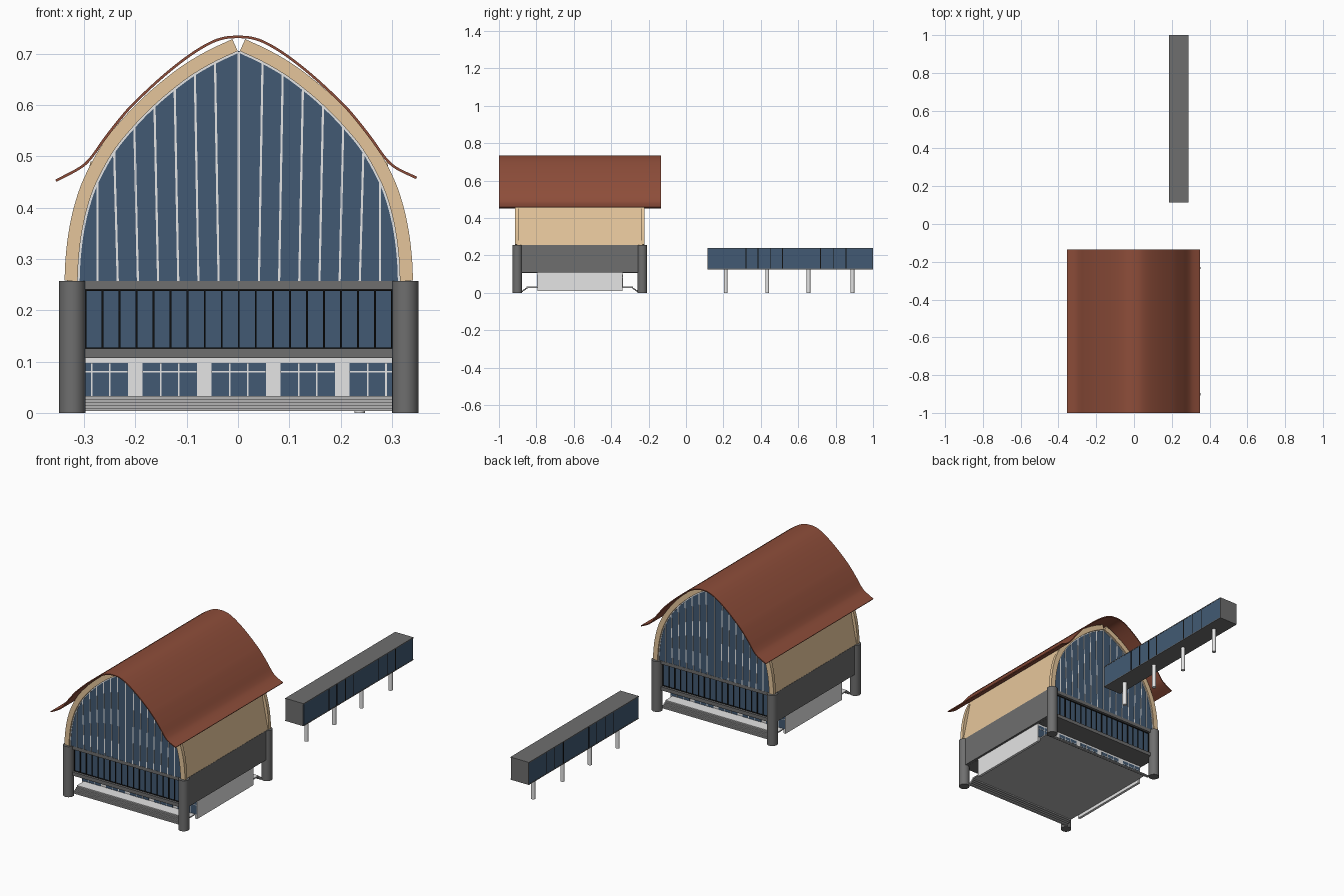
import bpy
from mathutils import Vector

cube = bpy.data.objects.get("Cube")
if cube:
    bpy.data.objects.remove(cube, do_unlink=True)


def material(name, rgb):
    m = bpy.data.materials.new(name)
    m.use_nodes = True
    m.diffuse_color = (*rgb, 1)
    m.node_tree.nodes["Principled BSDF"].inputs["Base Color"].default_value = (*rgb, 1)
    return m


ROOF = material("red brown roof", (0.27, 0.075, 0.042))
TAN = material("tan timber", (0.78, 0.56, 0.325))
GRAY = material("dark gray", (0.158, 0.158, 0.158))
STONE = material("concrete", (0.45, 0.45, 0.45))
LIGHT = material("light gray", (0.78, 0.78, 0.78))
GLASS = material("blue glass", (0.054, 0.102, 0.172))
BLACK = material("black frame", (0.005, 0.005, 0.005))

CY = -0.5675          # middle of the hall along y
parts = []


def prism(name, outline, y0, y1, mat):
    """Extrude an x-z outline from y0 to y1."""
    n = len(outline)
    verts = [(x, y, z) for y in (y0, y1) for x, z in outline]
    faces = [list(range(n)), list(range(2 * n - 1, n - 1, -1))]
    faces += [(i, n + i, n + (i + 1) % n, (i + 1) % n) for i in range(n)]
    me = bpy.data.meshes.new(name)
    me.from_pydata(verts, [], faces)
    me.materials.append(mat)
    ob = bpy.data.objects.new(name, me)
    bpy.context.collection.objects.link(ob)
    bpy.context.view_layer.objects.active = ob
    ob.select_set(True)
    bpy.ops.object.mode_set(mode='EDIT')
    bpy.ops.mesh.select_all(action='SELECT')
    bpy.ops.mesh.normals_make_consistent(inside=False)
    bpy.ops.object.mode_set(mode='OBJECT')
    ob.select_set(False)
    parts.append(ob)


def box(name, x0, x1, y0, y1, z0, z1, mat):
    prism(name, [(x0, z0), (x1, z0), (x1, z1), (x0, z1)], min(y0, y1), max(y0, y1), mat)


def post(name, x, y, r, top, mat, sides=32):
    bpy.ops.mesh.primitive_cylinder_add(vertices=sides, radius=r, depth=top, location=(x, y, top / 2))
    ob = bpy.context.object
    ob.name = name
    ob.data.materials.append(mat)
    parts.append(ob)


def smooth_path(points, steps=5):
    """Catmull-Rom curve through the points."""
    p = [Vector(q) for q in points]
    p = [2 * p[0] - p[1]] + p + [2 * p[-1] - p[-2]]
    out = []
    for a, b, c, d in zip(p, p[1:], p[2:], p[3:]):
        for k in range(steps):
            t = k / steps
            out.append(0.5 * (2 * b + (c - a) * t + (2 * a - 5 * b + 4 * c - d) * t * t
                              + (3 * b - a - 3 * c + d) * t ** 3))
    return out + [p[-2]]


def offset(path, dist):
    out = []
    for i, q in enumerate(path):
        t = (path[min(i + 1, len(path) - 1)] - path[max(i - 1, 0)]).normalized()
        out.append(q + Vector((t.y, -t.x)) * dist)
    return out


def ribbon(path, d0, d1):
    return offset(path, d0) + offset(path, d1)[::-1]


def mirror(path):
    return [Vector((-x, z)) for x, z in path]


# Pointed arch, from the right foot to the peak
arch = smooth_path([(0.314, 0.257), (0.312, 0.30), (0.306, 0.35), (0.295, 0.40), (0.277, 0.45),
                    (0.242, 0.513), (0.199, 0.565), (0.164, 0.60), (0.129, 0.63),
                    (0.09, 0.659), (0.047, 0.684), (0.002, 0.705)])


def arch_z(x):
    for a, b in zip(arch, arch[1:]):
        if b.x <= x <= a.x:
            return a.y + (b.y - a.y) * (a.x - x) / (a.x - b.x)
    return arch[-1].y


# Leaning side walls, storey side panels and ground floor side walls
wall = [(0.322, 0.257), (0.335, 0.257), (0.289, 0.49), (0.276, 0.49)]
for side, name in ((1, "left"), (-1, "right")):
    prism(name + "_leaning_wall", wall if side > 0 else mirror(wall), CY - 0.335, CY + 0.335, TAN)
    box(name + "_side_panel", side * 0.32, side * 0.336, CY - 0.335, CY + 0.335, 0.108, 0.257, GRAY)
    box(name + "_ground_wall", side * 0.312, side * 0.325, CY - 0.2275, CY + 0.2275, 0.01, 0.108, LIGHT)

# Storey slabs and glazed core
box("storey_glass", -0.32, 0.32, CY - 0.322, CY + 0.322, 0.12, 0.245, GLASS)
box("lower_slab", -0.322, 0.322, CY - 0.338, CY + 0.338, 0.107, 0.125, GRAY)
box("upper_slab", -0.322, 0.322, CY - 0.338, CY + 0.338, 0.24, 0.257, GRAY)

# Ground floor on a thin raised floor
box("ground_floor", -0.313, 0.313, CY - 0.2265, CY + 0.2265, 0.03, 0.108, LIGHT)
box("floor_slab", -0.312, 0.312, CY - 0.285, CY + 0.285, 0.0265, 0.032, STONE)
box("floor_paving", -0.312, 0.312, CY - 0.285, CY + 0.285, 0.032, 0.033, LIGHT)

# Both gable ends
for s, end in ((-1, "front"), (1, "back")):
    def at(d):
        return CY + s * d

    # Open stair treads below the floor edge
    for i in range(4):
        d = 0.315 - 0.0075 * i
        box(end + "_step", -0.312, 0.312, at(d - 0.012), at(d),
            0.004 + 0.0055 * i, 0.0098 + 0.0055 * i, STONE)

    for side in (1, -1):
        post(end + "_column", side * 0.3245, at(0.334), 0.0255, 0.257, GRAY)
        for name, d0, d1, inner, outer, mat in (("_arch_rib", 0, 0.0255, 0.328, 0.346, TAN),
                                                ("_arch_trim", -0.004, 0, 0.33, 0.339, LIGHT)):
            shape = ribbon(arch, d0, d1)
            shape = shape if side > 0 else mirror(shape)
            prism(end + name, shape, *sorted((at(inner), at(outer))), mat)
    prism(end + "_gable_glass", arch + mirror(arch)[::-1], *sorted((at(0.33), at(0.337))), GLASS)

    # Fanned gable mullions
    for i in range(-7, 8):
        xb = i * 0.0393
        lean = 0 if i in (-7, 0, 7) else 0.007 if i > 0 else -0.007
        xt, w = xb + lean, 0.0021
        zt = arch_z(abs(xt)) - 0.002
        prism(end + "_gable_mullion", [(xb - w, 0.257), (xb + w, 0.257), (xt + w, zt), (xt - w, zt)],
              *sorted((at(0.335), at(0.339))), LIGHT)

    # Black storey mullions and rails
    for i in range(-9, 10):
        x = i * 0.0332
        box(end + "_storey_mullion", x - 0.0018, x + 0.0018, at(0.32), at(0.326), 0.125, 0.24, BLACK)
    for z in (0.126, 0.239):
        box(end + "_storey_rail", -0.32, 0.32, at(0.32), at(0.326), z - 0.0013, z + 0.0013, BLACK)

    # Ground floor windows: three panes each with a transom
    for i in range(-2, 3):
        c = i * 0.1345
        box(end + "_window", c - 0.053, c + 0.053, at(0.226), at(0.2285), 0.033, 0.097, GLASS)
        for k in (-1, 1):
            x = c + k * 0.0177
            box(end + "_window_bar", x - 0.0016, x + 0.0016, at(0.227), at(0.2295), 0.033, 0.097, LIGHT)
        box(end + "_window_transom", c - 0.053, c + 0.053, at(0.227), at(0.2295), 0.079, 0.0815, LIGHT)

# The hall sits slightly to the left under the roof
for ob in parts:
    ob.location.x += 0.0015

# Roof sheet with flared eaves
half = [(0.035, 0.731), (0.07, 0.715), (0.11, 0.688), (0.154, 0.652), (0.2, 0.609), (0.226, 0.581),
        (0.26, 0.538), (0.288, 0.499), (0.31, 0.479)]
roof = smooth_path([(-0.356, 0.4545)] + [(-x, z) for x, z in half[::-1]]
                   + [(0, 0.735)] + half + [(0.349, 0.46)])
prism("roof", ribbon(roof, 0, 0.005), CY - 0.4325, CY + 0.4325, ROOF)

# Separate raised walkway
box("walkway_core", 0.187, 0.287, 0.115, 1.0, 0.127, 0.238, GRAY)
for name, z0, z1 in (("walkway_floor", 0.125, 0.129), ("walkway_top", 0.236, 0.24)):
    box(name, 0.185, 0.289, 0.115, 1.0, z0, z1, GRAY)
for x in (0.187, 0.287):
    box("walkway_glass", x - 0.001, x + 0.001, 0.118, 0.997, 0.129, 0.236, GLASS)
    for y in (0.32, 0.385, 0.453, 0.515, 0.72, 0.79, 0.855):
        box("walkway_mullion", x - 0.0016, x + 0.0016, y - 0.0025, y + 0.0025, 0.129, 0.236, BLACK)
for y in (0.212, 0.435, 0.655, 0.89):
    post("walkway_leg", 0.237, y, 0.01, 0.127, LIGHT, 16)

# Smooth the curved surfaces, keep the corners sharp
bpy.ops.object.select_all(action='DESELECT')
for ob in parts:
    ob.select_set(True)
bpy.context.view_layer.objects.active = parts[0]
bpy.ops.object.shade_smooth_by_angle()
